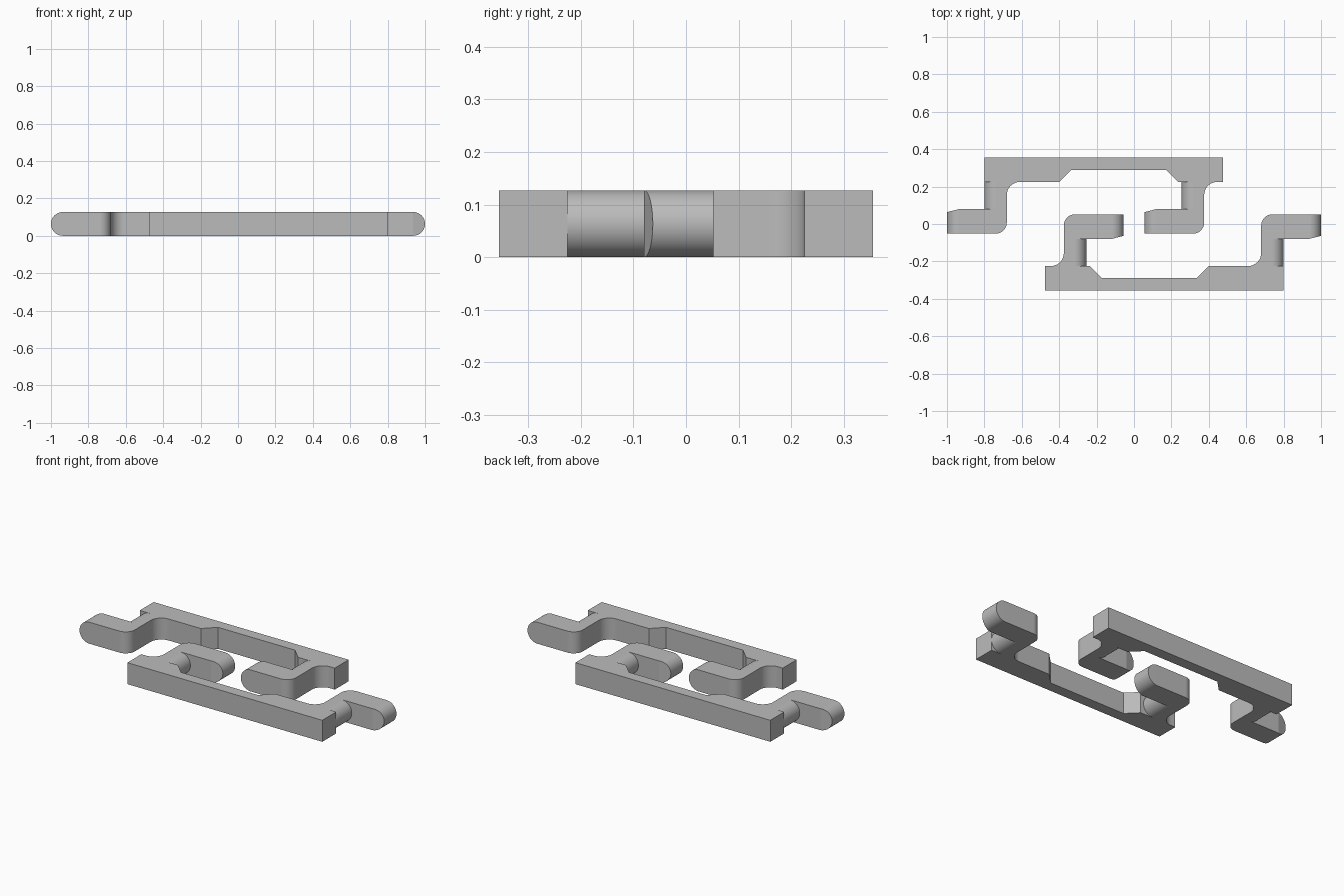
import bpy, bmesh, math

if "Cube" in bpy.data.objects:
    bpy.data.objects.remove(bpy.data.objects["Cube"])

R = 0.0635          # half the thickness, also the radius of the rounded ends
LAYERS = 20         # steps around each half-round side

grey = bpy.data.materials.new("plain grey")
grey.diffuse_color = (0.5, 0.5, 0.5, 1)
grey.use_nodes = True
grey.node_tree.nodes["Principled BSDF"].inputs["Base Color"].default_value = grey.diffuse_color


def arc(cx, cy, r, a0, a1, n=8):
    angles = [math.radians(a0 + (a1 - a0) * i / n) for i in range(n + 1)]
    return [(cx + r * math.cos(a), cy + r * math.sin(a)) for a in angles]


def hook(x, d):
    """Plan of one hook; x is the neck's rounded side, d its inset at this height."""
    tip = x + 0.20 - d
    slope_start = x + 0.135
    pts = [(x - d, -0.225), (x - d, -0.08), (slope_start, -0.08),
           (tip, -0.08 + (tip - slope_start) * 0.26), (tip, 0.052)]
    pts += arc(x - 0.06, -0.008, 0.06, 90, 180)       # outer corner
    pts += arc(x - 0.19, -0.155, 0.07, 0, -90)        # fillet into the bar
    return pts


def plan(d):
    pts = [(-0.475, -0.355), (0.80, -0.355), (0.80, -0.225)]
    pts += hook(0.80, d)
    pts += [(0.40, -0.225), (0.335, -0.29), (-0.17, -0.29), (-0.235, -0.225)]
    pts += hook(-0.255, d)
    pts += [(-0.475, -0.225)]
    return pts


def hooked_bar(name, turn):
    # Stack the plan through the thickness, insetting the rounded sides
    bm = bmesh.new()
    rings = []
    for i in range(LAYERS + 1):
        t = math.pi * i / LAYERS
        z, d = R * (1 - math.cos(t)), R * (1 - math.sin(t))
        rings.append([bm.verts.new((x, y, z)) for x, y in plan(d)])
    n = len(rings[0])
    for a, b in zip(rings, rings[1:]):
        for j in range(n):
            k = (j + 1) % n
            bm.faces.new((a[j], a[k], b[k], b[j]))
    bm.faces.new(rings[0][::-1])
    bm.faces.new(rings[-1])
    bmesh.ops.remove_doubles(bm, verts=bm.verts, dist=1e-5)
    # Merge the coplanar strips into clean flat faces
    bmesh.ops.dissolve_limit(bm, angle_limit=math.radians(1),
                             verts=bm.verts, edges=bm.edges)
    mesh = bpy.data.meshes.new(name)
    bm.to_mesh(mesh)
    bm.free()
    mesh.materials.append(grey)
    ob = bpy.data.objects.new(name, mesh)
    bpy.context.collection.objects.link(ob)
    ob.rotation_euler.z = turn
    bpy.ops.object.select_all(action='DESELECT')
    ob.select_set(True)
    bpy.context.view_layer.objects.active = ob
    bpy.ops.object.shade_smooth_by_angle(angle=math.radians(14))
    weighted = ob.modifiers.new("even shading", 'WEIGHTED_NORMAL')
    weighted.keep_sharp = True


# Two identical bars, the second turned half round
hooked_bar("front_hooked_bar", 0)
hooked_bar("back_hooked_bar", math.pi)
